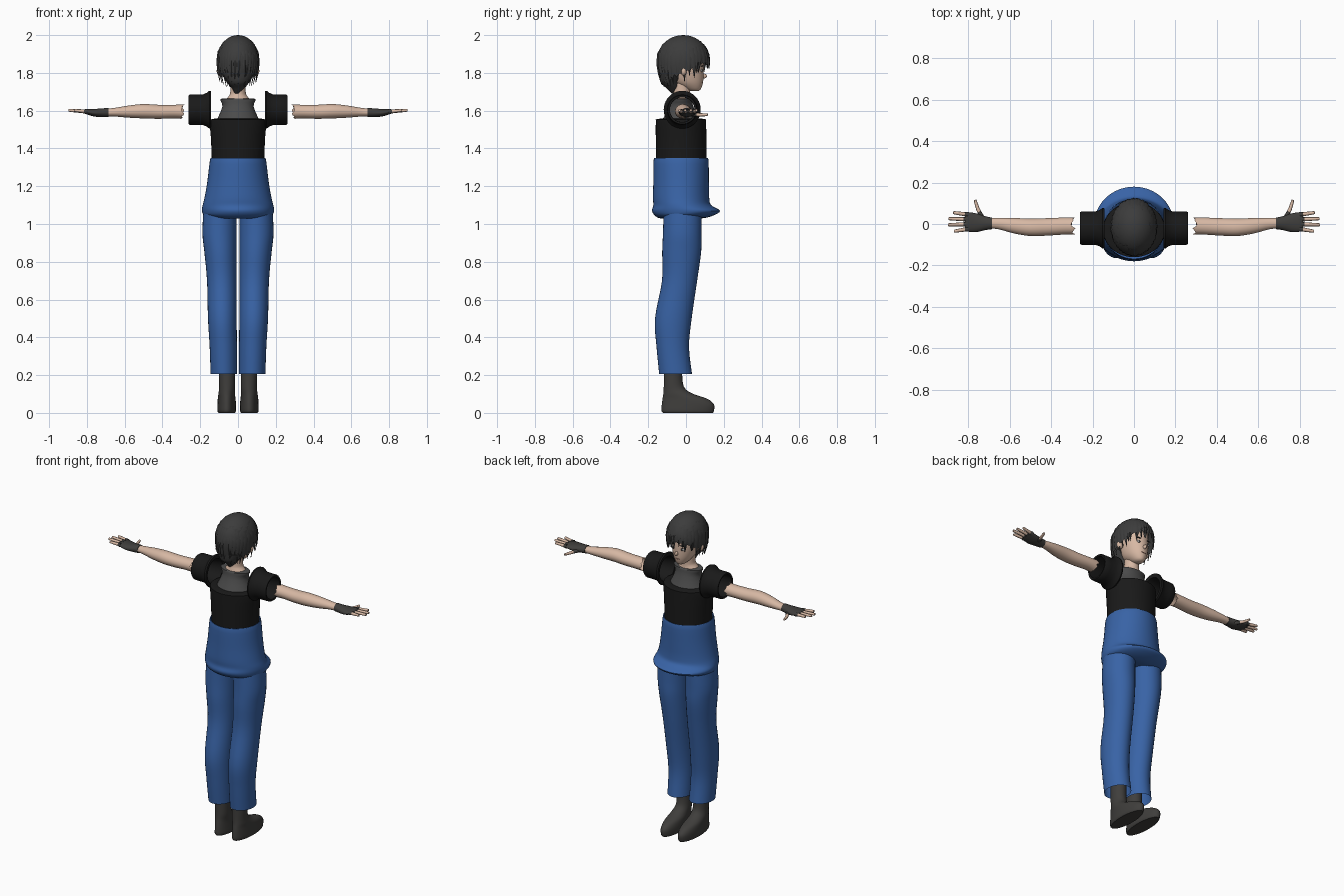
import bpy, bmesh, math, random
from mathutils import Vector

random.seed(4)
if "Cube" in bpy.data.objects:
    bpy.data.objects.remove(bpy.data.objects["Cube"])


def material(name, r, g, b):
    m = bpy.data.materials.new(name)
    m.use_nodes = True
    m.diffuse_color = (r, g, b, 1)
    node = m.node_tree.nodes["Principled BSDF"]
    node.inputs["Base Color"].default_value = (r, g, b, 1)
    node.inputs["Roughness"].default_value = 0.8
    return m


SKIN = material("skin", 0.68, 0.48, 0.37)
HAIR = material("charcoal hair", 0.045, 0.045, 0.045)
BLACK = material("black cloth", 0.01, 0.01, 0.01)
GREY = material("grey shirt", 0.07, 0.07, 0.07)
BLUE = material("blue cloth", 0.04, 0.125, 0.38)
LEATHER = material("dark leather", 0.05, 0.048, 0.045)
WHITE = material("eye white", 0.75, 0.75, 0.75)
LIP = material("lip", 0.42, 0.2, 0.16)


def finish(bm, name, mat, mirror=False):
    bmesh.ops.recalc_face_normals(bm, faces=bm.faces)
    me = bpy.data.meshes.new(name)
    bm.to_mesh(me)
    bm.free()
    me.materials.append(mat)
    ob = bpy.data.objects.new(name, me)
    bpy.context.collection.objects.link(ob)
    bpy.ops.object.select_all(action='DESELECT')
    ob.select_set(True)
    bpy.context.view_layer.objects.active = ob
    bpy.ops.object.shade_smooth_by_angle(angle=math.radians(45))
    if mirror:
        ob.modifiers.new("mirror", 'MIRROR').use_mirror_merge = False
    return ob


def smooth_rings(rings, k):
    """Catmull-Rom interpolation between cross-sections."""
    out = []
    for i in range(len(rings) - 1):
        p = [rings[max(0, min(len(rings) - 1, i + d))] for d in (-1, 0, 1, 2)]
        for s in range(k):
            t = s / k
            out.append([b + 0.5 * t * (c - a + t * (2 * a - 5 * b + 4 * c - d + t * (3 * (b - c) + d - a)))
                        for a, b, c, d in zip(*p)])
    return out + [rings[-1]]


def loft(name, rings, mat, axis='z', n=32, k=4, caps=(False, False), mirror=False, ragged=0):
    """Rings are (position on axis, centre 1, centre 2, radius 1, radius 2)."""
    bm = bmesh.new()
    rows = []
    for j, (p, c1, c2, r1, r2) in enumerate(smooth_rings(rings, k)):
        row = []
        for i in range(n):
            a = math.tau * i / n
            u, v = c1 + r1 * math.cos(a), c2 + r2 * math.sin(a)
            q = p + (random.uniform(-ragged, ragged) if j == 0 else 0)
            row.append(bm.verts.new((u, v, q) if axis == 'z' else (q, u, v)))
        rows.append(row)
    for a, b in zip(rows, rows[1:]):
        for i in range(n):
            bm.faces.new((a[i], a[(i + 1) % n], b[(i + 1) % n], b[i]))
    for row, cap in zip((rows[0], rows[-1]), caps):
        if cap:
            bm.faces.new(row)
    return finish(bm, name, mat, mirror)


def blob(name, loc, scale, mat, mirror=True):
    bm = bmesh.new()
    bmesh.ops.create_uvsphere(bm, u_segments=16, v_segments=10, radius=1)
    bmesh.ops.scale(bm, vec=scale, verts=bm.verts)
    bmesh.ops.translate(bm, vec=loc, verts=bm.verts)
    return finish(bm, name, mat, mirror)


def tubes(name, paths, radius, mat):
    cu = bpy.data.curves.new(name, 'CURVE')
    cu.dimensions, cu.bevel_depth, cu.bevel_resolution, cu.use_fill_caps = '3D', radius, 2, True
    for path in paths:
        sp = cu.splines.new('POLY')
        sp.use_smooth = True
        sp.points.add(len(path) - 1)
        for i, (pt, co) in enumerate(zip(sp.points, path)):
            pt.co = (*co, 1)
            pt.radius = 1 - 0.4 * i / (len(path) - 1)
    cu.materials.append(mat)
    ob = bpy.data.objects.new(name, cu)
    bpy.context.collection.objects.link(ob)
    ob.modifiers.new("mirror", 'MIRROR').use_mirror_merge = False


# Boots and trousers
loft("boots", [(0, .06, .01, .044, .132), (.012, .06, .009, .049, .139), (.045, .06, .01, .049, .138),
               (.075, .06, -.006, .047, .118), (.1, .06, -.04, .044, .08), (.13, .058, -.062, .042, .056),
               (.18, .058, -.068, .042, .049), (.25, .058, -.068, .043, .049)],
     LEATHER, caps=(True, True), mirror=True)
loft("trouser_legs", [(.205, .075, -.055, .07, .087), (.35, .078, -.07, .072, .086), (.5, .083, -.067, .076, .097),
                      (.7, .086, -.034, .078, .093), (.85, .093, -.023, .085, .103),
                      (.95, .098, -.02, .09, .102), (1.08, .095, -.018, .088, .1)], BLUE, mirror=True)

# Long blue tunic skirt with a flared hem folded under
loft("tunic_skirt", [(1.035, 0, -.02, .06, .05), (1.03, 0, -.025, .13, .11), (1.045, 0, -.01, .178, .155),
                     (1.07, 0, 0, .191, .18), (1.1, 0, -.02, .187, .153), (1.14, 0, -.026, .177, .149),
                     (1.22, 0, -.026, .163, .147), (1.34, 0, -.026, .148, .145), (1.341, 0, -.026, .138, .133)],
     BLUE, n=48, caps=(True, False))

# Black top, grey undershirt, puffed sleeves
loft("black_top", [(1.32, 0, -.025, .138, .134), (1.45, 0, -.026, .143, .134), (1.54, 0, -.027, .15, .133),
                   (1.555, 0, -.027, .14, .128), (1.56, 0, -.027, .1, .085)], BLACK, n=48, k=2)
loft("undershirt", [(1.54, 0, -.027, .118, .105), (1.57, 0, -.027, .103, .088), (1.62, 0, -.025, .083, .065),
                    (1.645, 0, -.025, .088, .058), (1.662, 0, -.025, .094, .055), (1.665, 0, -.025, .06, .048)], GREY, k=2)
loft("puffed_sleeves", [(.145, -.02, 1.605, .075, .075), (.143, -.02, 1.605, .095, .098), (.152, -.02, 1.605, .098, .1),
                        (.165, -.02, 1.605, .088, .09), (.185, -.02, 1.605, .081, .081), (.22, -.02, 1.605, .081, .08),
                        (.255, -.02, 1.605, .08, .08), (.261, -.02, 1.605, .076, .076), (.259, -.02, 1.605, .066, .066),
                        (.2, -.02, 1.605, .065, .065), (.145, -.02, 1.605, .075, .075)], BLACK, axis='x', n=40, k=1, mirror=True)

# Arms, gloves, fingers
loft("arms", [(.295, -.01, 1.595, .041, .038), (.34, -.01, 1.595, .041, .036), (.42, -.014, 1.594, .042, .037),
              (.5, -.016, 1.597, .042, .038), (.58, -.008, 1.595, .037, .032), (.65, .002, 1.592, .028, .023),
              (.7, .004, 1.59, .024, .02)], SKIN, axis='x', n=24, mirror=True, ragged=.012)
loft("gloves", [(.685, .003, 1.591, .028, .024), (.72, .004, 1.589, .034, .023), (.76, .006, 1.589, .045, .02),
                (.8, .01, 1.594, .047, .014), (.815, .011, 1.595, .043, .009)],
     LEATHER, axis='x', n=24, caps=(True, True), mirror=True)
tips = [(.872, .055), (.895, .026), (.897, -.004), (.868, -.035)]
fingers, cuffs = [], []
for i, (x, y) in enumerate(tips):
    root, end = Vector((.8, .045 - .023 * i, 1.595)), Vector((x, y, 1.602))
    fingers.append([root, root.lerp(end, .5), root.lerp(end, .93), end])
    cuffs.append([root, root.lerp(end, .35)])
thumb = [(.73, .025, 1.582), (.752, .07, 1.578), (.762, .1, 1.578), (.766, .116, 1.58)]
tubes("fingers", fingers + [thumb], .0105, SKIN)
tubes("glove_fingers", cuffs + [thumb[:2]], .0135, LEATHER)

# Neck, head and face
loft("neck", [(1.6, 0, -.025, .075, .05), (1.65, 0, -.025, .07, .05), (1.675, 0, -.024, .05, .046),
              (1.7, 0, -.022, .041, .044), (1.78, 0, -.02, .042, .046)], SKIN)
loft("head", [(1.704, 0, .045, .014, .02), (1.715, 0, .036, .032, .043), (1.75, 0, .012, .057, .078),
              (1.8, 0, 0, .072, .093), (1.85, 0, -.008, .077, .1), (1.9, 0, -.01, .073, .098),
              (1.95, 0, -.01, .045, .06)], SKIN, caps=(True, True))
blob("nose", (0, .093, 1.783), (.009, .018, .013), SKIN, False)
blob("ears", (.093, -.012, 1.81), (.02, .016, .026), SKIN)
blob("eye_whites", (.032, .082, 1.812), (.015, .005, .007), WHITE)
blob("irises", (.031, .084, 1.812), (.007, .005, .008), HAIR)
blob("eyebrows", (.033, .085, 1.836), (.017, .005, .003), HAIR)
blob("mouth", (0, .087, 1.748), (.017, .004, .003), LIP, False)


# Hair: a cap with a ragged hem, covered by tapered locks
def scalp(a, z, grow=1.0):
    d = z - 1.87
    r = math.sqrt(max(0, 1 - (d / .13) ** 2)) if d > 0 else 1 - .25 * (d / .15) ** 2
    return Vector((.111 * r * grow * math.sin(a), -.015 + .138 * r * grow * math.cos(a), z))


def hem(a):
    c = math.cos(a)
    return 1.79 + .07 * c if c > 0 else 1.79 + .03 * c


bm = bmesh.new()
N, M = 72, 14
ragged = [random.uniform(-.015, .012) if i % 3 == 0 else .01 for i in range(N)]
top = bm.verts.new((0, -.015, 2.0))
columns = []
for i in range(N):
    a = math.tau * i / N
    low = hem(a) + ragged[i]
    columns.append([bm.verts.new(scalp(a, low + (1.999 - low) * math.sin(math.pi / 2 * j / M)))
                    for j in range(M)])
for a, b in zip(columns, columns[1:] + columns[:1]):
    for j in range(M - 1):
        bm.faces.new((a[j], b[j], b[j + 1], a[j + 1]))
    bm.faces.new((a[-1], b[-1], top))
finish(bm, "hair_cap", HAIR)

bm = bmesh.new()
for i in range(34):
    a = math.tau * (i + .5) / 34
    start = 1.95 + random.uniform(-.02, .02)
    tip = hem(a) - random.uniform(.015, .045)
    sway = random.uniform(-.12, .12)
    prev = None
    for t in (0, .25, .5, .75, 1):
        z = start + (tip - start) * t
        half = .13 * (1 - t ** 2) + .004
        b = a + sway * t
        row = [bm.verts.new(scalp(b + s * half, z, 1.0 if s else 1.035)) for s in (-1, 0, 1)]
        if prev:
            for s in (0, 1):
                bm.faces.new((prev[s], prev[s + 1], row[s + 1], row[s]))
        prev = row
finish(bm, "hair_locks", HAIR)
loft("nape_hair", [(1.69, -.008, -.065, .008, .01), (1.72, 0, -.07, .033, .035), (1.75, 0, -.085, .06, .05),
                   (1.8, 0, -.08, .09, .065)], HAIR, n=20, caps=(True, True))
